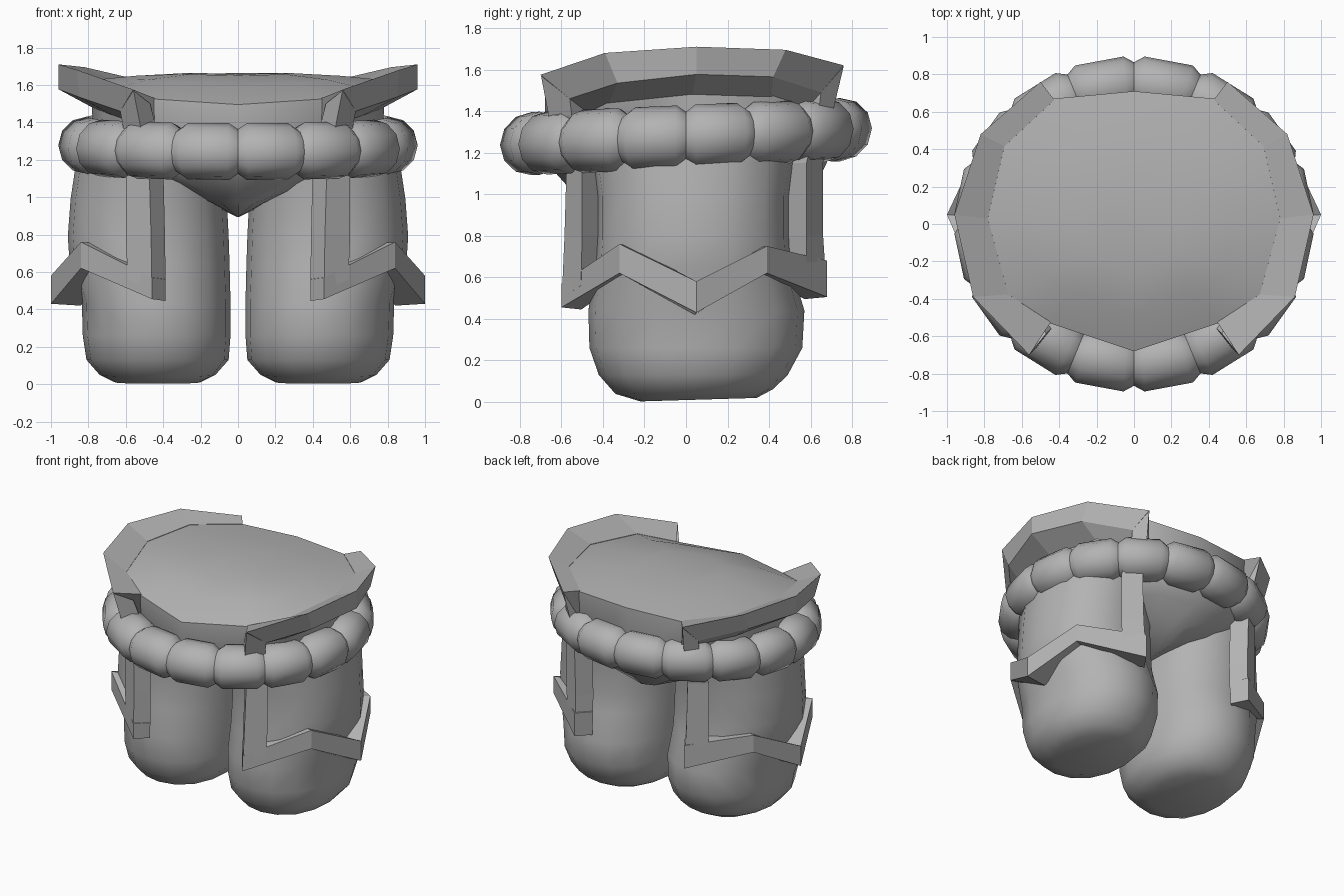
import bpy
import bmesh
from math import sin, cos, tau, radians

if "Cube" in bpy.data.objects:
    bpy.data.objects.remove(bpy.data.objects["Cube"])

GREY = (0.45, 0.45, 0.45, 1)
grey = bpy.data.materials.new("plain grey")
grey.use_nodes = True
grey.diffuse_color = GREY
grey.node_tree.nodes["Principled BSDF"].inputs["Base Color"].default_value = GREY


def loft(name, rings, closed=False, mirror=False, smooth=None):
    """Skin a list of equal-length point loops."""
    bm = bmesh.new()
    loops = [[bm.verts.new(p) for p in ring] for ring in rings]
    n = len(loops[0])
    pairs = list(zip(loops, loops[1:]))
    if closed:
        pairs.append((loops[-1], loops[0]))
    else:
        bm.faces.new(loops[0])
        bm.faces.new(loops[-1])
    for a, b in pairs:
        for i in range(n):
            j = (i + 1) % n
            bm.faces.new((a[i], a[j], b[j], b[i]))
    bmesh.ops.recalc_face_normals(bm, faces=bm.faces)
    mesh = bpy.data.meshes.new(name)
    bm.to_mesh(mesh)
    bm.free()
    mesh.materials.append(grey)
    obj = bpy.data.objects.new(name, mesh)
    bpy.context.collection.objects.link(obj)
    if smooth:
        bpy.ops.object.select_all(action="DESELECT")
        obj.select_set(True)
        bpy.context.view_layer.objects.active = obj
        bpy.ops.object.shade_smooth_by_angle(angle=radians(smooth))
    if mirror:
        obj.modifiers.new("Mirror", "MIRROR")


# Legs: rounded tubes that widen toward the hip
leg_profile = [  # z, inner x, outer x, front y, back y
    (0.01, 0.20, 0.66, -0.22, 0.34),
    (0.05, 0.12, 0.74, -0.34, 0.42),
    (0.14, 0.05, 0.81, -0.42, 0.49),
    (0.27, 0.04, 0.83, -0.465, 0.56),
    (0.45, 0.04, 0.835, -0.47, 0.57),
    (0.65, 0.045, 0.90, -0.44, 0.51),
    (0.80, 0.05, 0.91, -0.43, 0.50),
    (1.00, 0.06, 0.895, -0.43, 0.50),
    (1.20, 0.07, 0.865, -0.46, 0.53),
]


def leg_ring(z, x0, x1, y0, y1, sides=16):
    ring = []
    for i in range(sides):
        c, s = cos(tau * i / sides), sin(tau * i / sides)
        k = (c ** 4 + s ** 4) ** -0.05  # slightly squared ellipse
        x = (x0 + x1) / 2 + (x1 - x0) / 2 * c * k
        y = (y0 + y1) / 2 + (y1 - y0) / 2 * s * k
        # the sole tilts up toward the back
        tilt = 0.03 * (y + 0.3) if z < 0.06 else 0
        ring.append((x, y, z - 0.01 + tilt))
    return ring


loft("leg", [leg_ring(*row) for row in leg_profile], mirror=True, smooth=60)

# Hips and waist, closed by a domed top that drops toward the front
side = [(0.45, -0.53, 1.525), (0.68, -0.38, 1.58), (0.79, 0.03, 1.625),
        (0.70, 0.42, 1.63), (0.43, 0.67, 1.61)]
outline = ([(0, -0.68, 1.495)] + side + [(0, 0.71, 1.615)]
           + [(-x, y, z) for x, y, z in side[::-1]])
hip_rings = [[(x * sx, y * sy, z) for x, y, _ in outline]
             for z, sx, sy in [(0.895, 0.01, 0.5), (0.97, 0.2, 0.75),
                               (1.10, 0.66, 0.92), (1.22, 0.97, 1.0)]]
PEAK = 1.668
for k, drop in [(1, 1), (0.7, 0.45), (0.35, 0.1)]:
    hip_rings.append([(x * k, y * k, PEAK - (PEAK - z) * drop)
                      for x, y, z in outline])
loft("hips", hip_rings, smooth=50)

# Belt: a ring of sixteen bulging segments
BEADS, SIDES = 16, 12
belt = []
for b in range(BEADS):
    for t, r in [(0, 0.12), (0.15, 0.152), (0.85, 0.152)]:
        a = tau * (b + t) / BEADS
        belt.append([])
        for i in range(SIDES):
            u = tau * i / SIDES
            x = (0.81 + r * cos(u)) * sin(a)
            y = -(0.745 + r * cos(u)) * cos(a)
            belt[-1].append((x, y, 1.277 + 0.045 * y + r * sin(u)))
loft("belt", belt, closed=True, smooth=45)

# Side frame: flared collar, its inner edge meeting the rim of the top
rim = [((0.56, -0.70, 1.575), (0.63, -0.56, 1.46)),
       ((0.86, -0.39, 1.68), (0.85, -0.33, 1.535)),
       ((0.96, 0.05, 1.71), (0.96, 0.05, 1.577)),
       ((0.82, 0.48, 1.695), (0.82, 0.42, 1.565)),
       ((0.50, 0.76, 1.62), (0.56, 0.65, 1.49))]
collar = []
for (top, low), (x, y, z) in zip(rim, side):
    collar.append([top, low, (x * 0.98, y * 0.98, low[2] - 0.1),
                   (x * 0.99, y * 0.99, z + 0.004)])
loft("collar", collar, mirror=True)

# Side frame: zigzag hem around the leg
DEPTH = 0.84
hem = []
for x, y, top, low in [(0.46, -0.60, 0.57, 0.455), (0.84, -0.32, 0.76, 0.62),
                       (1.0, 0.05, 0.58, 0.43), (0.84, 0.39, 0.75, 0.62),
                       (0.46, 0.68, 0.68, 0.505)]:
    hem.append([(x, y, top), (x, y, low),
                (x * DEPTH, y * DEPTH, low - 0.01),
                (x * DEPTH, y * DEPTH, top - 0.01)])
loft("hem", hem, mirror=True)


# Side frame: upright straps joining hem and collar
def strap(name, rows):
    rings = []
    for az, ax, ay, bz, bx, by in rows:
        drop = 0.07 if az > 1.5 else 0  # stay under the sloping collar
        rings.append([(ax, ay, az), (bx, by, bz),
                      (bx * DEPTH, by * DEPTH, bz - drop),
                      (ax * DEPTH, ay * DEPTH, az - drop)])
    loft(name, rings, mirror=True)


strap("front_strap", [(0.50, 0.46, -0.598, 0.56, 0.59, -0.506),
                      (0.80, 0.465, -0.585, 0.80, 0.60, -0.50),
                      (1.15, 0.475, -0.575, 1.15, 0.60, -0.50),
                      (1.37, 0.52, -0.66, 1.38, 0.615, -0.55),
                      (1.57, 0.559, -0.698, 1.46, 0.63, -0.56)])
strap("back_strap", [(0.58, 0.46, 0.675, 0.62, 0.59, 0.578),
                     (0.80, 0.465, 0.66, 0.80, 0.60, 0.58),
                     (1.15, 0.475, 0.66, 1.15, 0.60, 0.58),
                     (1.41, 0.48, 0.71, 1.41, 0.56, 0.64),
                     (1.615, 0.50, 0.759, 1.49, 0.56, 0.65)])
